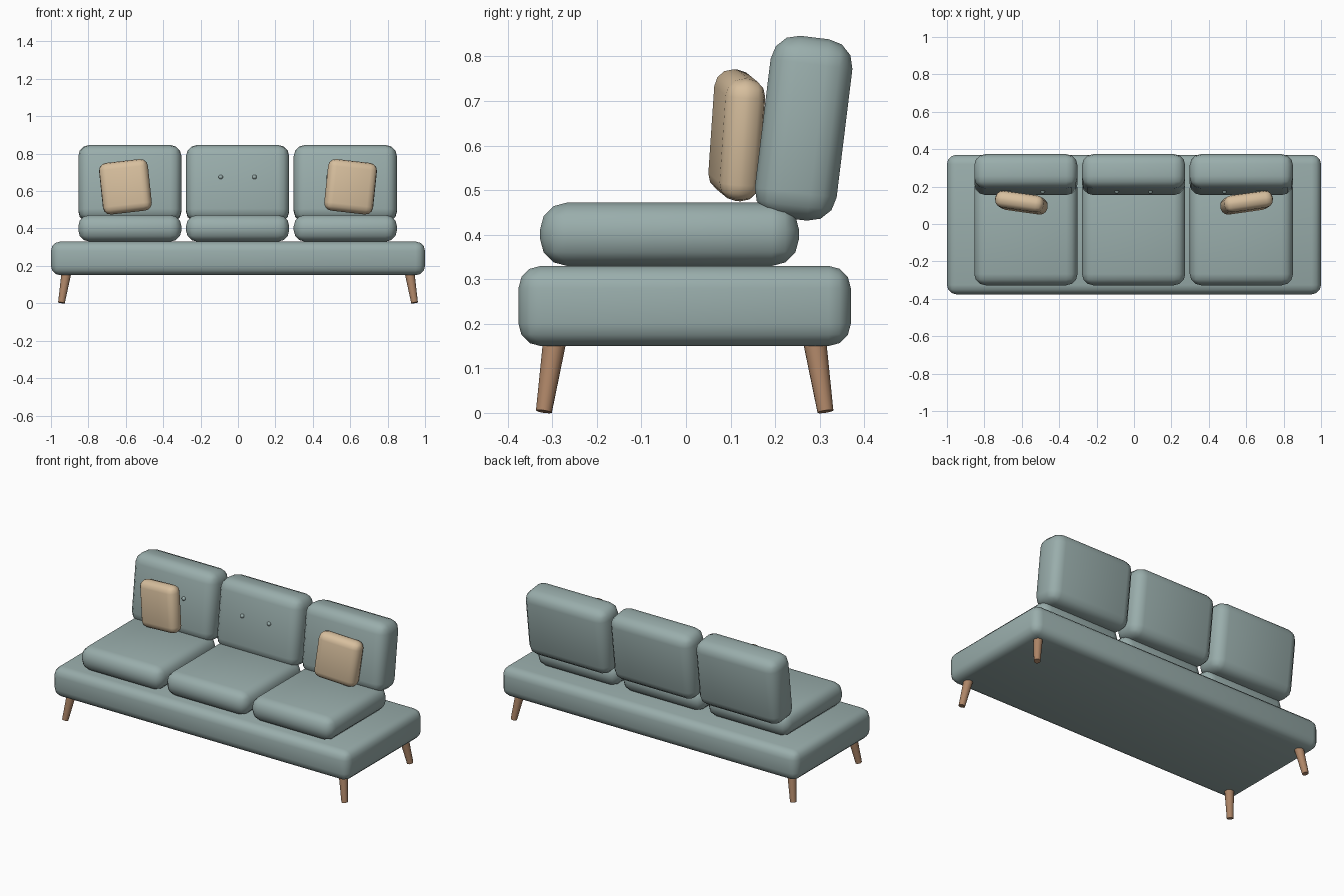
import bpy
from math import radians
from mathutils import Vector, Euler

if "Cube" in bpy.data.objects:
    bpy.data.objects.remove(bpy.data.objects["Cube"], do_unlink=True)


def material(name, rgb):
    m = bpy.data.materials.new(name)
    m.use_nodes = True
    m.diffuse_color = (*rgb, 1)
    bsdf = m.node_tree.nodes["Principled BSDF"]
    bsdf.inputs["Base Color"].default_value = (*rgb, 1)
    bsdf.inputs["Roughness"].default_value = 0.8
    return m


FABRIC = material("grey green fabric", (0.32, 0.42, 0.41))
BEIGE = material("beige fabric", (0.68, 0.52, 0.34))
WOOD = material("brown wood", (0.42, 0.235, 0.135))


def finish(name, mat):
    ob = bpy.context.object
    ob.name = name
    ob.data.materials.append(mat)
    bpy.ops.object.shade_smooth_by_angle(angle=radians(40))
    return ob


def padded_box(name, centre, size, radius, mat, tilt=(0, 0, 0)):
    """Box with rounded edges, tilted by angles in degrees."""
    bpy.ops.mesh.primitive_cube_add(size=1, location=centre)
    ob = bpy.context.object
    ob.scale = size
    bpy.ops.object.transform_apply(location=False, rotation=False, scale=True)
    bevel = ob.modifiers.new("rounded edges", 'BEVEL')
    bevel.width = radius
    bevel.segments = 3
    bpy.ops.object.modifier_apply(modifier=bevel.name)
    ob.rotation_euler = [radians(a) for a in tilt]
    return finish(name, mat)


def tapered_leg(name, top, foot):
    top, foot = Vector(top), Vector(foot)
    axis = top - foot
    bpy.ops.mesh.primitive_cone_add(vertices=16, radius1=0.018, radius2=0.026,
                                    depth=axis.length, location=(top + foot) / 2)
    bpy.context.object.rotation_euler = axis.to_track_quat('Z', 'Y').to_euler()
    return finish(name, WOOD)


# Base platform
padded_box("base", (0, -0.003, 0.24), (2, 0.746, 0.18), 0.05, FABRIC)

# Seat cushions, leaning back cushions and their buttons
BACK_TILT = -7
for side, x in (("right", -0.578), ("middle", -0.002), ("left", 0.574)):
    padded_box(side + "_seat_cushion", (x, -0.037, 0.401),
               (0.552, 0.581, 0.142), 0.06, FABRIC)
    centre = Vector((x, 0.264, 0.639))
    padded_box(side + "_back_cushion", centre, (0.552, 0.185, 0.41), 0.06,
               FABRIC, (BACK_TILT, 0, 0))
    turn = Euler((radians(BACK_TILT), 0, 0)).to_matrix()
    for s in (-1, 1):
        spot = centre + turn @ Vector((s * 0.09, -0.094, 0.025))
        bpy.ops.mesh.primitive_uv_sphere_add(segments=12, ring_count=8,
                                             radius=0.012, location=spot)
        finish(side + "_button", FABRIC)

# Throw pillows and splayed legs
for side, s in (("right", -1), ("left", 1)):
    padded_box(side + "_pillow", (s * 0.602, 0.114, 0.623),
               (0.264, 0.09, 0.277), 0.04, BEIGE, (-3, s * 6.5, s * 8))
    for end, d in (("front", -1), ("back", 1)):
        tapered_leg(f"{end}_{side}_leg",
                    (s * 0.918, d * 0.292 - 0.003, 0.16),
                    (s * 0.944, d * 0.316 - 0.003, 0.003))
